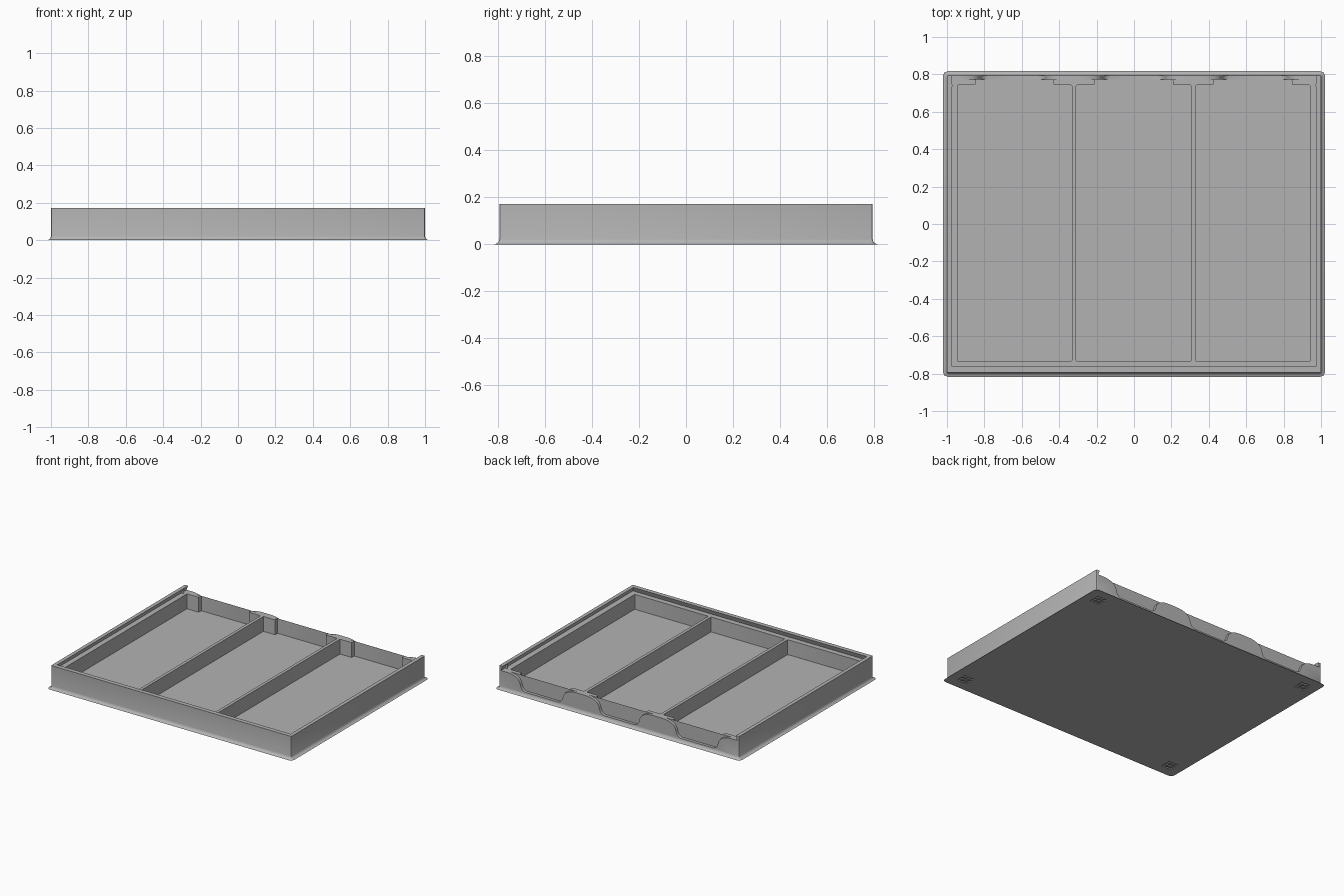
import bpy, bmesh, math
from mathutils import Vector

cube = bpy.data.objects.get("Cube")
if cube:
    bpy.data.objects.remove(cube, do_unlink=True)

grey = bpy.data.materials.new("plain_grey")
grey.use_nodes = True
colour = (0.45, 0.45, 0.45, 1)
grey.diffuse_color = colour
grey.node_tree.nodes["Principled BSDF"].inputs["Base Color"].default_value = colour

HALF_X, HALF_Y, TOP = 1.0, 0.795, 0.172
FLOOR, LEDGE = 0.026, 0.138


def finish(bm, name):
    bmesh.ops.recalc_face_normals(bm, faces=bm.faces)
    mesh = bpy.data.meshes.new(name)
    bm.to_mesh(mesh)
    bm.free()
    mesh.materials.append(grey)
    ob = bpy.data.objects.new(name, mesh)
    bpy.context.collection.objects.link(ob)
    return ob


def loft(bm, lower, upper):
    """Closed solid between two matching outlines."""
    a = [bm.verts.new(p) for p in lower]
    b = [bm.verts.new(p) for p in upper]
    bm.faces.new(a)
    bm.faces.new(b)
    for i in range(len(a)):
        j = (i + 1) % len(a)
        bm.faces.new((a[i], a[j], b[j], b[i]))


def upright(bm, outline, z0, z1):
    loft(bm, [(x, y, z0) for x, y in outline], [(x, y, z1) for x, y in outline])


def rect(x0, x1, y0, y1):
    return [(x0, y0), (x1, y0), (x1, y1), (x0, y1)]


def bevel(bm, test, size, segments):
    edges = [e for e in bm.edges if test(*[v.co for v in e.verts])]
    bmesh.ops.bevel(bm, geom=edges, offset=size, segments=segments,
                    profile=0.5, affect='EDGES')


def is_vertical(a, b):
    return (a - b).normalized().cross(Vector((0, 0, 1))).length < 0.01


def cut(target, bm):
    cutter = finish(bm, "cutter")
    cutter.hide_render = True
    mod = target.modifiers.new("cut", 'BOOLEAN')
    mod.operation, mod.solver, mod.object = 'DIFFERENCE', 'EXACT', cutter
    graph = bpy.context.evaluated_depsgraph_get()
    mesh = bpy.data.meshes.new_from_object(target.evaluated_get(graph))
    target.modifiers.clear()
    target.data = mesh
    bpy.data.objects.remove(cutter, do_unlink=True)


# Outer block with rounded lower edges
bm = bmesh.new()
upright(bm, rect(-HALF_X, HALF_X, -HALF_Y, HALF_Y), 0, TOP)
bevel(bm, is_vertical, 0.008, 2)
bevel(bm, lambda a, b: a.z < 0.001 and b.z < 0.001, 0.022, 3)
tray = finish(bm, "tray")

# Sliding lid channel: undercut sides and front, open at the back
bm = bmesh.new()
low = rect(-0.985, 0.985, -0.775, 0.9)
high = rect(-0.972, 0.972, -0.762, 0.9)
loft(bm, [(x, y, LEDGE) for x, y in low], [(x, y, TOP + 0.001) for x, y in high])
cut(tray, bm)

# Three compartments, each leaving posts beside the dividers at the back
for x0, x1 in ((-0.945, -0.332), (-0.309, 0.306), (0.329, 0.942)):
    bm = bmesh.new()
    a, b = x0 + 0.098, x1 - 0.098
    upright(bm, [(x0, -0.735), (x1, -0.735), (x1, 0.743), (b, 0.743),
                 (b, 0.773), (a, 0.773), (a, 0.743), (x0, 0.743)], FLOOR, 0.3)
    bevel(bm, is_vertical, 0.007, 2)
    cut(tray, bm)

# Scooped openings in the back panel, leaving round-topped tabs
scoop = [(0.04, LEDGE + 0.001), (0.08, 0.134), (0.11, 0.125), (0.133, 0.11),
         (0.147, 0.09), (0.153, 0.07), (0.16, 0.05), (0.172, 0.037),
         (0.19, FLOOR + 0.002)]
for c0, c1 in ((-0.975, -0.32), (-0.32, 0.318), (0.318, 0.975)):
    outline = [(c0 + 0.04, 0.3)] + [(c0 + d, z) for d, z in scoop]
    outline += [(c1 - d, z) for d, z in reversed(scoop)] + [(c1 - 0.04, 0.3)]
    bm = bmesh.new()
    loft(bm, [(x, 0.765, z) for x, z in outline], [(x, 0.9, z) for x, z in outline])
    # keep the posts whole: only the panel behind them is scooped
    for v in bm.verts:
        if v.co.y < 0.8:
            v.co.y = 0.7732
    cut(tray, bm)

# Grid of small grip recesses under each corner
bm = bmesh.new()
for sx in (-1, 1):
    for sy in (-1, 1):
        for i in (-1, 0, 1):
            for j in (-1, 0, 1):
                cx, cy = sx * 0.91 + i * 0.03, sy * 0.705 + j * 0.03
                upright(bm, rect(cx - 0.01, cx + 0.01, cy - 0.01, cy + 0.01),
                        -0.02, 0.008)
cut(tray, bm)

# Small lid detents on the channel sides
for side, name in ((-1, "right_detent"), (1, "left_detent")):
    bm = bmesh.new()
    bmesh.ops.create_cone(bm, cap_ends=True, segments=12, radius1=0.009,
                          radius2=0.009, depth=0.03)
    bmesh.ops.translate(bm, verts=bm.verts, vec=(side * 0.978, 0.74, LEDGE + 0.014))
    finish(bm, name)

for ob in bpy.context.collection.objects:
    if ob.type == 'MESH' and ob.name in ("tray", "right_detent", "left_detent"):
        bpy.ops.object.select_all(action='DESELECT')
        ob.select_set(True)
        bpy.context.view_layer.objects.active = ob
        bpy.ops.object.shade_smooth_by_angle(angle=math.radians(32))
